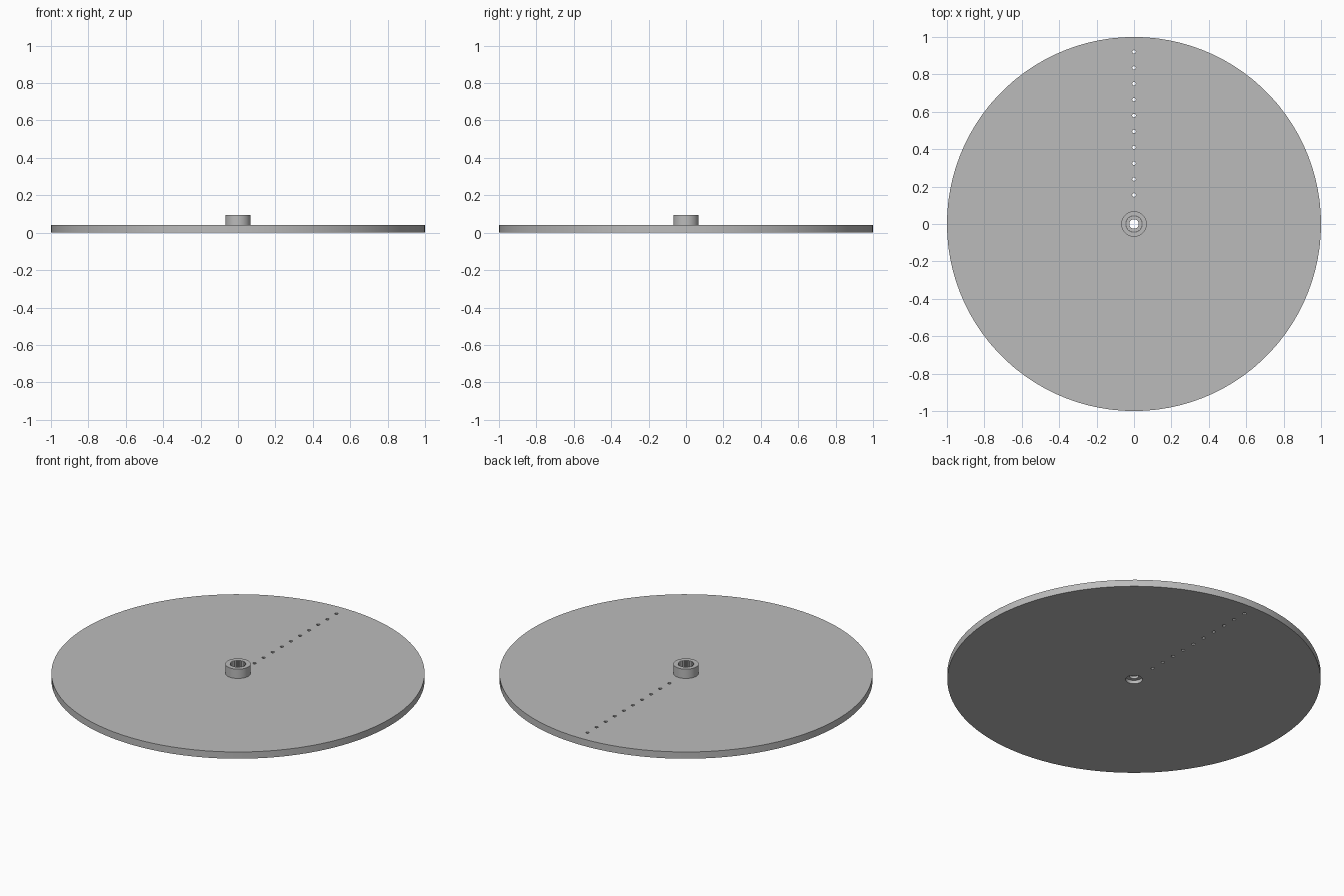
import bpy, bmesh
from math import sin, cos, pi

if "Cube" in bpy.data.objects:
    bpy.data.objects.remove(bpy.data.objects["Cube"])

grey = bpy.data.materials.new("plain grey")
grey.use_nodes = True
grey.diffuse_color = (0.5, 0.5, 0.5, 1)
grey.node_tree.nodes["Principled BSDF"].inputs["Base Color"].default_value = (0.5, 0.5, 0.5, 1)


def prism(name, z0, z1, sides, radius, valley=None, y=0):
    """Upright prism; a second radius makes a toothed outline."""
    bm = bmesh.new()
    ring = []
    for i in range(sides):
        r = valley if valley and i % 2 else radius
        a = 2 * pi * i / sides
        ring.append(bm.verts.new((r * cos(a), y + r * sin(a), z0)))
    base = bm.faces.new(ring)
    top = bmesh.ops.extrude_face_region(bm, geom=[base])["geom"]
    for v in top:
        if isinstance(v, bmesh.types.BMVert):
            v.co.z = z1
    bmesh.ops.recalc_face_normals(bm, faces=bm.faces)
    mesh = bpy.data.meshes.new(name)
    bm.to_mesh(mesh)
    bm.free()
    mesh.materials.append(grey)
    obj = bpy.data.objects.new(name, mesh)
    bpy.context.collection.objects.link(obj)
    return obj


def activate(obj):
    bpy.ops.object.select_all(action="DESELECT")
    obj.select_set(True)
    bpy.context.view_layer.objects.active = obj


def cut(obj, cutter):
    activate(obj)
    mod = obj.modifiers.new("cut", "BOOLEAN")
    mod.operation = "DIFFERENCE"
    mod.solver = "EXACT"
    mod.object = cutter
    bpy.ops.object.modifier_apply(modifier=mod.name)


# Solid parts
disc = prism("disc", 0, 0.04, 100, 1.0)
hub = prism("hub", 0.04, 0.095, 64, 0.068)

# Central bore: toothed socket, screw hole and underside recess
socket = prism("socket_cutter", 0.035, 0.2, 48, 0.045, 0.039)
screw = prism("screw_cutter", -0.1, 0.2, 32, 0.025)
recess = prism("recess_cutter", -0.1, 0.02, 48, 0.045)
cut(hub, socket)
for cutter in (socket, screw, recess):
    cut(disc, cutter)

# Row of small holes from the hub to the back rim
holes = [prism("hole_cutter", -0.1, 0.2, 8, 0.01, y=0.155 + 0.085 * i)
         for i in range(10)]
for cutter in holes:
    cut(disc, cutter)

for cutter in [socket, screw, recess] + holes:
    bpy.data.objects.remove(cutter)

for part in (disc, hub):
    activate(part)
    bpy.ops.object.shade_smooth_by_angle(angle=pi / 9)
